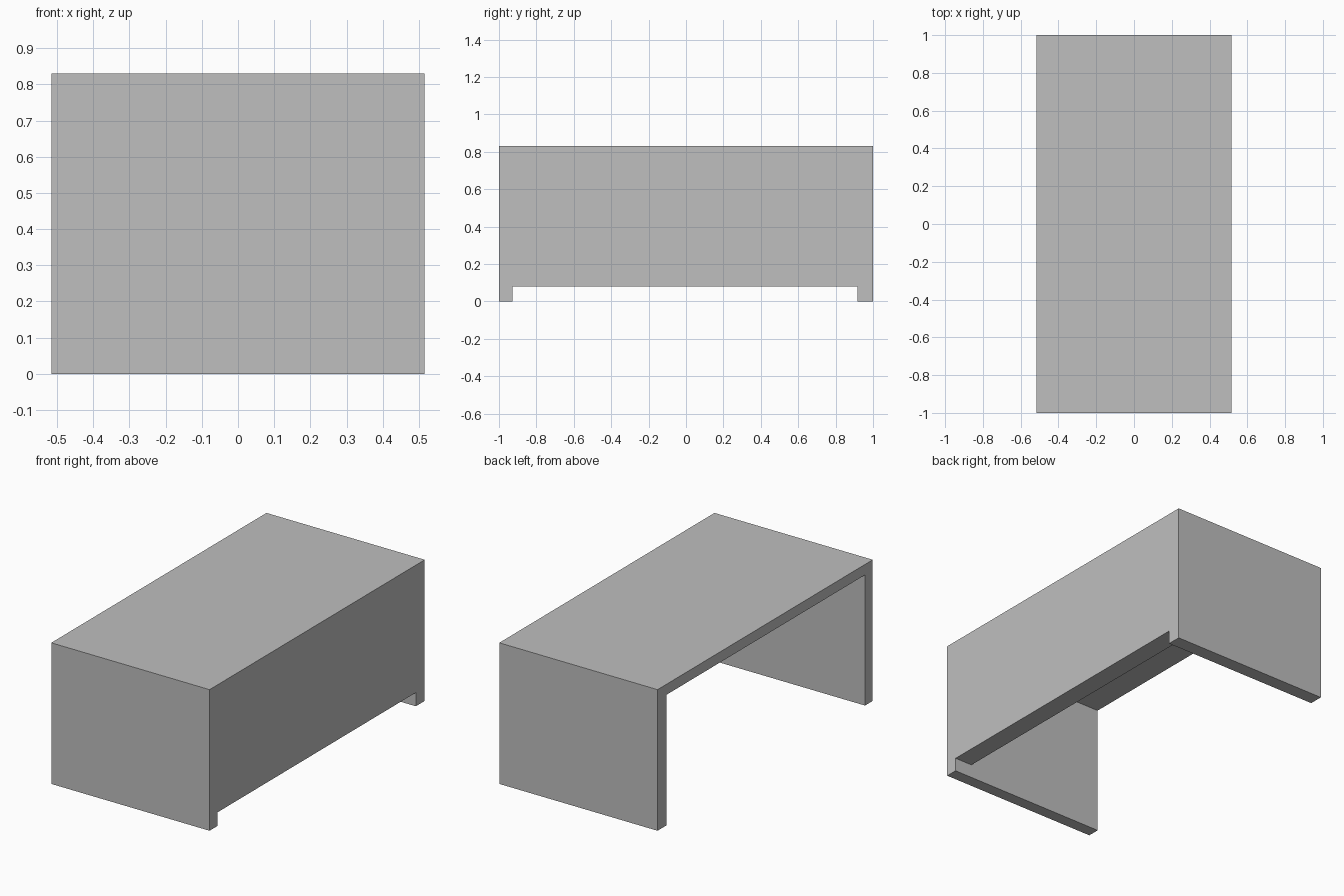
import bpy

cube = bpy.data.objects.get("Cube")
if cube:
    bpy.data.objects.remove(cube, do_unlink=True)

# Overall size and board thicknesses
X, Y, H = 0.515, 1.0, 0.83
FRONT_INNER, BACK_INNER = -0.928, 0.917
TOP_UNDERSIDE = 0.768
PANEL_INNER, PANEL_BOTTOM = 0.40, 0.08


def box(name, low, high):
    """Add a box spanning two opposite corners."""
    bpy.ops.mesh.primitive_cube_add(size=1)
    ob = bpy.context.object
    ob.name = ob.data.name = name
    for v in ob.data.vertices:
        v.co = [h if c > 0 else l for c, l, h in zip(v.co, low, high)]
    return ob


def carve(target, cutter):
    """Subtract the cutter from the target and discard it."""
    mod = target.modifiers.new("carve", 'BOOLEAN')
    mod.operation, mod.solver, mod.object = 'DIFFERENCE', 'EXACT', cutter
    bpy.context.view_layer.objects.active = target
    bpy.ops.object.modifier_apply(modifier=mod.name)
    bpy.data.objects.remove(cutter, do_unlink=True)


grey = bpy.data.materials.new("plain_grey")
grey.use_nodes = True
colour = (0.52, 0.52, 0.52, 1)
grey.diffuse_color = colour
grey.node_tree.nodes["Principled BSDF"].inputs["Base Color"].default_value = colour

# Desk body: top, two end panels and the long side panel in one piece
desk = box("desk", (-X, -Y, 0), (X, Y, H))

# Open knee space on the user's side
carve(desk, box("knee_space", (-X - 0.2, FRONT_INNER, -0.2),
                (PANEL_INNER, BACK_INNER, TOP_UNDERSIDE)))

# Gap between the side panel and the floor
carve(desk, box("floor_gap", (PANEL_INNER - 0.1, FRONT_INNER, -0.2),
                (X + 0.2, BACK_INNER, PANEL_BOTTOM)))

desk.data.materials.clear()
desk.data.materials.append(grey)
for face in desk.data.polygons:
    face.material_index = 0
